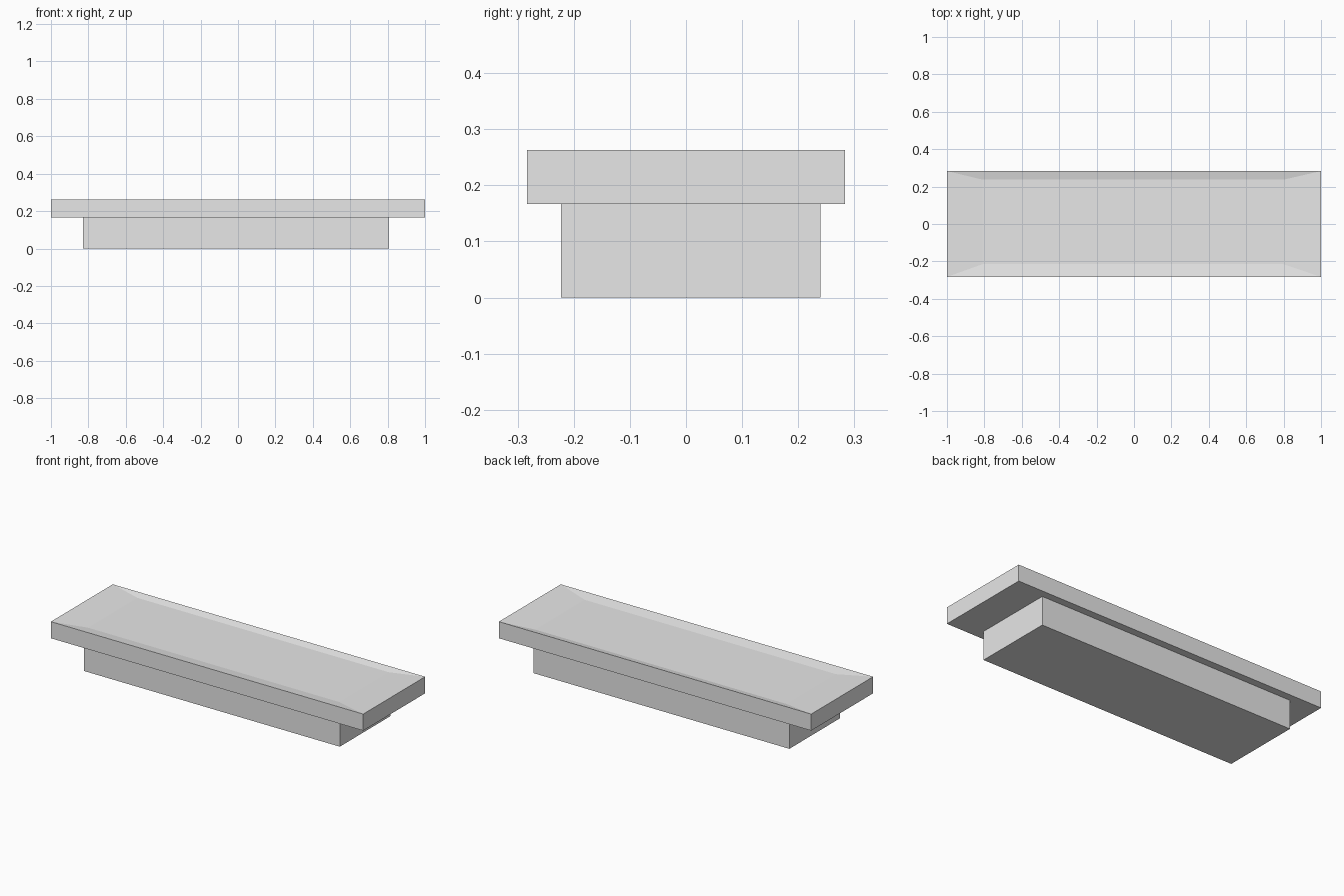
import bpy
import bmesh
from mathutils import Vector

cube = bpy.data.objects.get("Cube")
if cube:
    bpy.data.objects.remove(cube, do_unlink=True)

grey = bpy.data.materials.new("plain grey")
grey.use_nodes = True
grey.diffuse_color = (0.8, 0.8, 0.8, 1)
grey.node_tree.nodes["Principled BSDF"].inputs["Base Color"].default_value = (0.8, 0.8, 0.8, 1)


def add_block(name, low, high, dish=None):
    """Box between two corners; dish = (low xy, high xy, depth) sinks the top."""
    low, high = Vector(low), Vector(high)
    bm = bmesh.new()
    bmesh.ops.create_cube(bm, size=1)
    for v in bm.verts:
        v.co = (low + high) / 2 + v.co * (high - low)
    if dish:
        inner_low, inner_high, depth = dish
        top = max(bm.faces, key=lambda f: f.calc_center_median().z)
        middle = (low + high) / 2
        bmesh.ops.inset_individual(bm, faces=[top], thickness=0.05)
        for v in top.verts:
            v.co = (inner_high[0] if v.co.x > middle.x else inner_low[0],
                    inner_high[1] if v.co.y > middle.y else inner_low[1],
                    high.z - depth)
    mesh = bpy.data.meshes.new(name)
    bm.to_mesh(mesh)
    bm.free()
    mesh.materials.append(grey)
    obj = bpy.data.objects.new(name, mesh)
    bpy.context.collection.objects.link(obj)
    return obj


# Plinth, set slightly off centre below the slab
add_block("base_block", (-0.83, -0.223, 0), (0.808, 0.24, 0.167))

# Wide slab with a shallow hollow in its upper face
add_block("top_slab", (-1, -0.283, 0.167), (1, 0.283, 0.263),
          dish=((-0.81, -0.215), (0.8, 0.237), 0.01))
